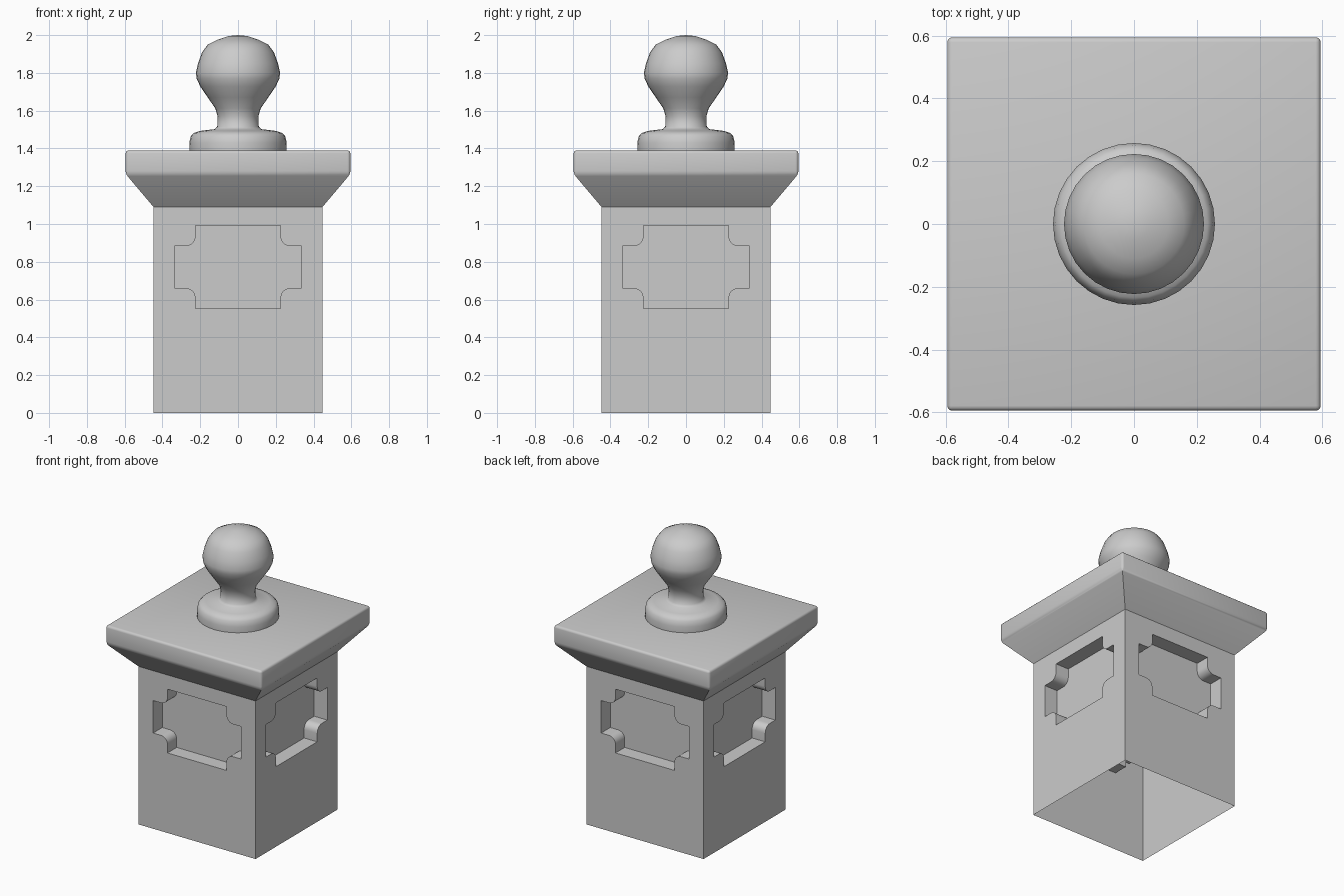
import bpy, bmesh, math
from mathutils import Matrix

if "Cube" in bpy.data.objects:
    bpy.data.objects.remove(bpy.data.objects["Cube"])


def make_object(name, bm):
    bmesh.ops.recalc_face_normals(bm, faces=bm.faces)
    mesh = bpy.data.meshes.new(name)
    bm.to_mesh(mesh)
    bm.free()
    obj = bpy.data.objects.new(name, mesh)
    bpy.context.collection.objects.link(obj)
    return obj


def smooth(obj, degrees):
    bpy.ops.object.select_all(action='DESELECT')
    obj.select_set(True)
    bpy.context.view_layer.objects.active = obj
    bpy.ops.object.shade_smooth_by_angle(angle=math.radians(degrees))


def bridge(bm, a, b):
    n = len(a)
    for i in range(n):
        bm.faces.new((a[i], a[(i + 1) % n], b[(i + 1) % n], b[i]))


# Square pillar with flared cap, lofted from square rings
bm = bmesh.new()
rings = []
for r, z in [(0.447, 0), (0.447, 1.09), (0.595, 1.265), (0.595, 1.39)]:
    rings.append([bm.verts.new((x * r, y * r, z))
                  for x, y in [(-1, -1), (1, -1), (1, 1), (-1, 1)]])
for a, b in zip(rings, rings[1:]):
    bridge(bm, a, b)
bm.faces.new(rings[0])
bm.faces.new(rings[-1])
rim = [e for e in bm.edges if all(v.co.z > 1.2 for v in e.verts)]
bmesh.ops.bevel(bm, geom=rim, offset=0.016, segments=3, profile=0.5, affect='EDGES')
pillar = make_object("pillar", bm)

# Panel outline: a rectangle whose four corners are notched with rounded steps
W, H, w, h, R, ZC, DEPTH = 0.335, 0.22, 0.225, 0.112, 0.05, 0.772, 0.1
quarter = [(W, h)]
for i in range(7):
    t = math.radians(90 * i / 6)
    quarter.append((w + R - R * math.sin(t), h + R - R * math.cos(t)))
quarter.append((w, H))
outline = (quarter + [(-x, z) for x, z in reversed(quarter)]
           + [(-x, -z) for x, z in quarter]
           + [(x, -z) for x, z in reversed(quarter)])

# Cutters for the recessed panels on all four sides
bm = bmesh.new()
for k in range(4):
    rot = Matrix.Rotation(k * math.pi / 2, 3, 'Z')
    loops = []
    for y in (-0.6, -0.447 + DEPTH):
        loop = [bm.verts.new((x, y, z + ZC)) for x, z in outline]
        loops.append(loop)
        bm.faces.new(loop)
    bridge(bm, *loops)
    bmesh.ops.rotate(bm, verts=loops[0] + loops[1], cent=(0, 0, 0), matrix=rot)
cutter = make_object("panel_cutter", bm)
cutter.hide_render = True

mod = pillar.modifiers.new("panels", 'BOOLEAN')
mod.operation = 'DIFFERENCE'
mod.solver = 'EXACT'
mod.object = cutter
bpy.context.view_layer.objects.active = pillar
bpy.ops.object.modifier_apply(modifier=mod.name)
bpy.data.objects.remove(cutter)

# The pillar is hollow: open the underside
bm = bmesh.new()
bm.from_mesh(pillar.data)
under = [f for f in bm.faces if all(v.co.z < 0.001 for v in f.verts)]
bmesh.ops.delete(bm, geom=under, context='FACES')
bm.to_mesh(pillar.data)
bm.free()
smooth(pillar, 30)

# Turned ball finial on a round foot
profile = [(0.257, 1.385), (0.258, 1.43), (0.25, 1.465), (0.235, 1.482), (0.2, 1.493),
           (0.125, 1.502), (0.11, 1.515), (0.108, 1.57), (0.12, 1.612), (0.16, 1.67),
           (0.2, 1.728), (0.219, 1.77), (0.223, 1.8), (0.212, 1.85), (0.19, 1.91),
           (0.16, 1.95), (0.11, 1.975), (0.05, 1.995)]
SEG = 32
bm = bmesh.new()
rings = [[bm.verts.new((r * math.cos(2 * math.pi * i / SEG),
                        r * math.sin(2 * math.pi * i / SEG), z)) for i in range(SEG)]
         for r, z in profile]
for a, b in zip(rings, rings[1:]):
    bridge(bm, a, b)
tip = bm.verts.new((0, 0, 2.0))
for i in range(SEG):
    bm.faces.new((rings[-1][i], rings[-1][(i + 1) % SEG], tip))
smooth(make_object("ball_finial", bm), 60)
